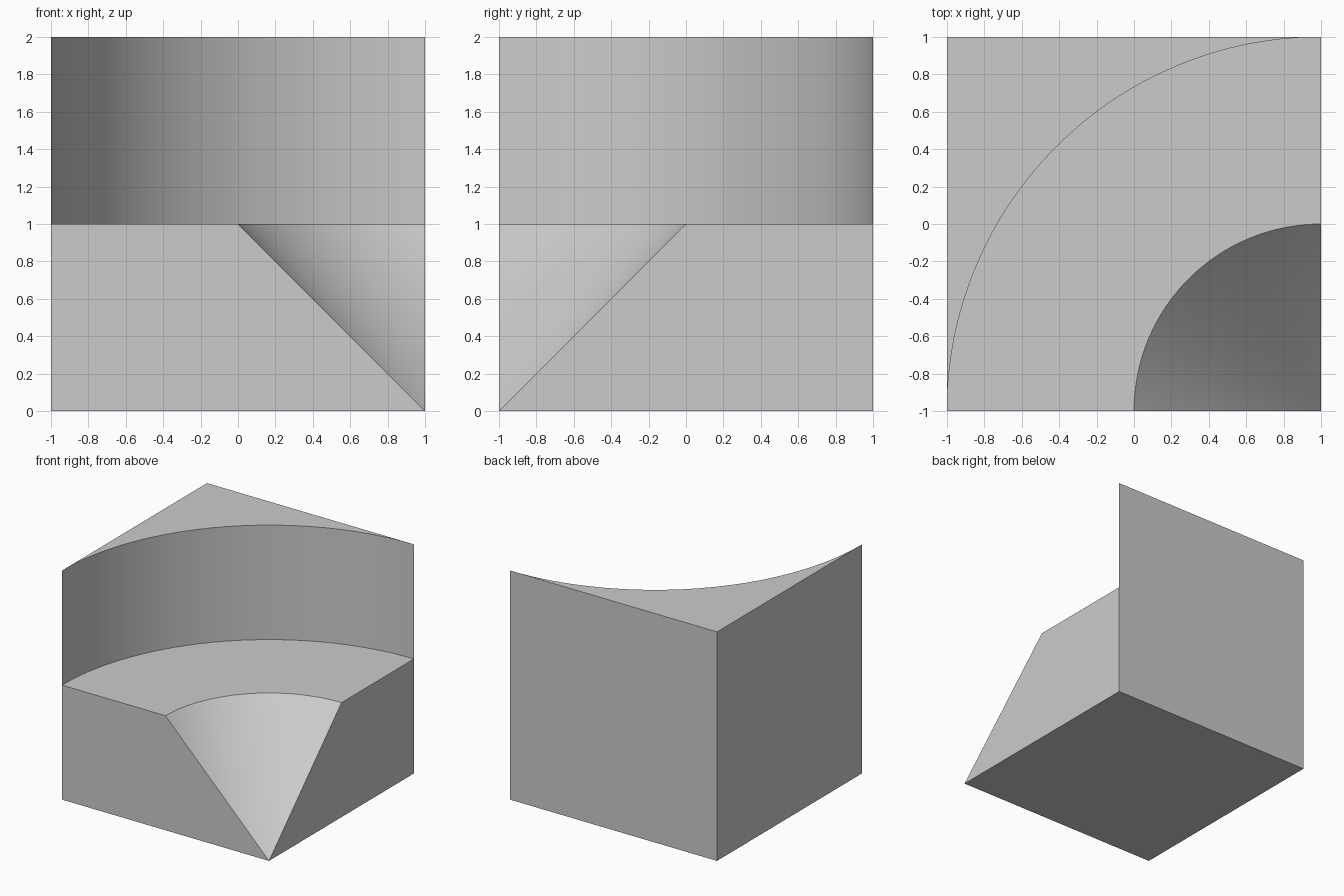
import bpy, bmesh
from math import cos, sin, pi

if "Cube" in bpy.data.objects:
    bpy.data.objects.remove(bpy.data.objects["Cube"])

SEGS = 32  # segments per quarter arc

bm = bmesh.new()


def arc(radius, z):
    """Quarter arc about the front right corner, from the right side to the front."""
    angles = [pi / 2 * (1 + i / SEGS) for i in range(SEGS + 1)]
    return [bm.verts.new((1 + radius * cos(a), -1 + radius * sin(a), z)) for a in angles]


def strip(a, b):
    for i in range(SEGS):
        bm.faces.new((a[i], a[i + 1], b[i + 1], b[i]))


def fan(centre, ring):
    for p, q in zip(ring, ring[1:]):
        bm.faces.new((centre, p, q))


# Block corners and the three arcs of the stepped hollow
apex, right, back, left = [bm.verts.new(p) for p in
                           ((1, -1, 0), (1, 1, 0), (-1, 1, 0), (-1, -1, 0))]
top = bm.verts.new((-1, 1, 2))
cone_rim, wall_base, wall_top = arc(1, 1), arc(2, 1), arc(2, 2)

# Hollow: cone, ledge, curved wall, then the top surface
fan(apex, cone_rim)
strip(cone_rim, wall_base)
strip(wall_base, wall_top)
fan(top, wall_top)

# Flat bottom and sides
bm.faces.new((apex, right, back, left))
bm.faces.new((apex, left, wall_base[-1], cone_rim[-1]))
bm.faces.new((apex, right, wall_base[0], cone_rim[0]))
bm.faces.new((right, back, top, wall_top[0], wall_base[0]))
bm.faces.new((left, back, top, wall_top[-1], wall_base[-1]))
bmesh.ops.recalc_face_normals(bm, faces=bm.faces)

mesh = bpy.data.meshes.new("corner_block")
bm.to_mesh(mesh)
bm.free()
block = bpy.data.objects.new("corner_block", mesh)
bpy.context.collection.objects.link(block)
bpy.context.view_layer.objects.active = block
block.select_set(True)
bpy.ops.object.shade_smooth_by_angle()
